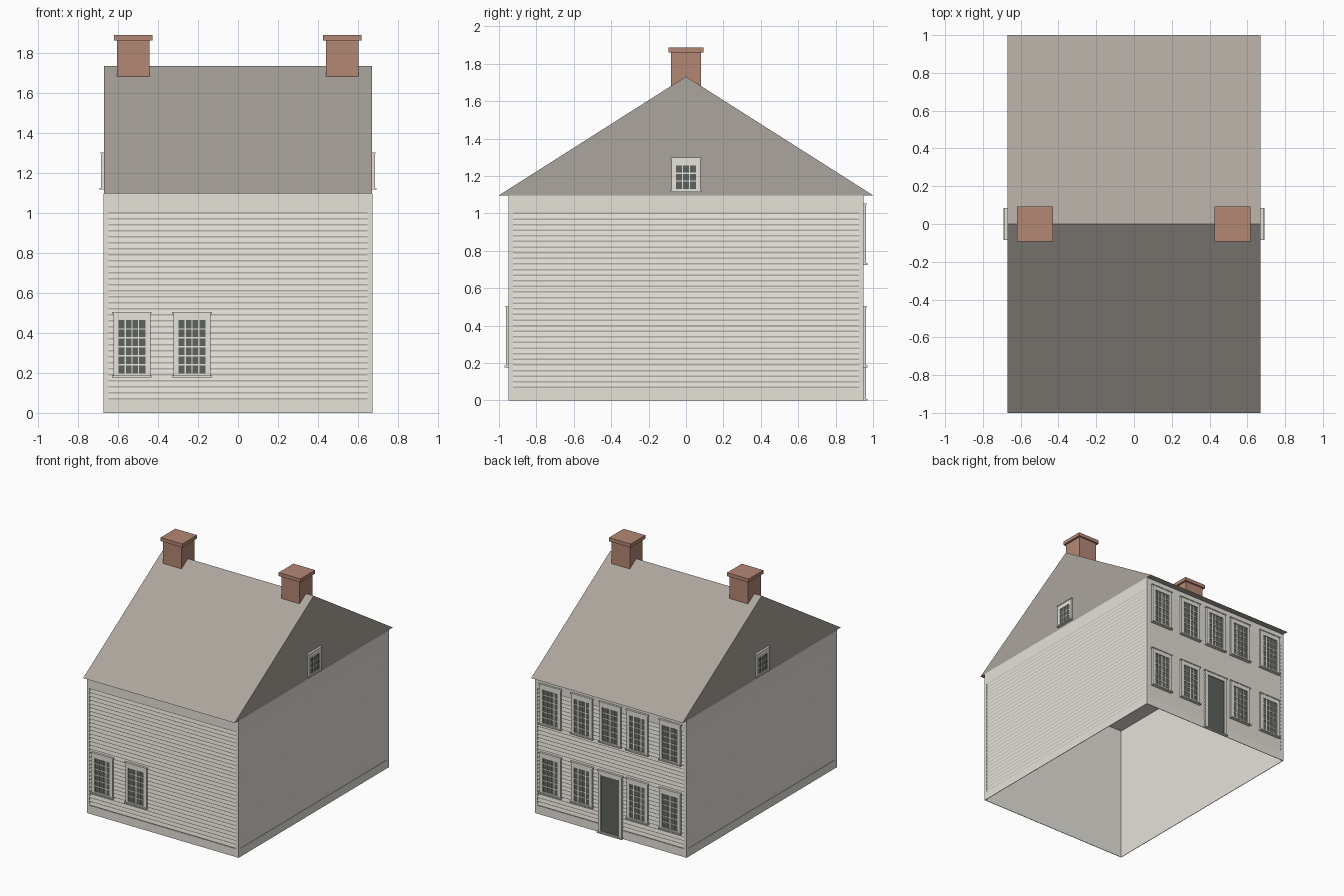
import bpy, bmesh
from math import radians
from mathutils import Matrix, Vector

if "Cube" in bpy.data.objects:
    bpy.data.objects.remove(bpy.data.objects["Cube"])


def material(name, rgb):
    lin = [(c / 255 / 12.92) if c < 11 else ((c / 255 + 0.055) / 1.055) ** 2.4 for c in rgb]
    mat = bpy.data.materials.new(name)
    mat.use_nodes = True
    mat.diffuse_color = (*lin, 1)
    mat.node_tree.nodes["Principled BSDF"].inputs["Base Color"].default_value = (*lin, 1)
    return mat


SIDING = material("pale siding", (230, 226, 217))
TRIM = material("window trim", (230, 227, 218))
GLASS = material("dark glass", (95, 100, 96))
DOOR = material("dark door", (92, 97, 92))
ROOF = material("taupe roof", (172, 165, 157))
BRICK = material("chimney brick", (180, 135, 117))

HALF_X, HALF_Y, EAVE, RIDGE = 0.671, 0.95, 1.097, 1.732
DEPTH = 0.004  # boards and trim stand this far out from the wall core
BACK = 0.003   # fittings reach back into the boards


def box(bm, lo, hi, mat=0):
    lo, hi = Vector(lo), Vector(hi)
    place = Matrix.Translation((lo + hi) / 2) @ Matrix.Diagonal((*(hi - lo), 1))
    verts = bmesh.ops.create_cube(bm, size=1, matrix=place)["verts"]
    for face in {f for v in verts for f in v.link_faces}:
        face.material_index = mat


def finish(bm, name, mats, turn=0, out=0, along=0, up=0):
    """Local parts face -y; turn them about z onto the chosen wall."""
    bm.transform(Matrix.Rotation(radians(turn), 4, "Z") @ Matrix.Translation((along, -out, up)))
    mesh = bpy.data.meshes.new(name)
    bm.to_mesh(mesh)
    bm.free()
    for m in mats:
        mesh.materials.append(m)
    obj = bpy.data.objects.new(name, mesh)
    bpy.context.collection.objects.link(obj)
    return obj


def casing(bm, half, height, hole, lo, hi):
    """Trim around an opening, a head moulding, a sill and a dark panel set back."""
    for side in (-1, 1):
        a, b = sorted((side * hole, side * half))
        box(bm, (a, -0.013, 0), (b, BACK, height))
    box(bm, (-hole, -0.013, 0), (hole, BACK, lo))
    box(bm, (-hole, -0.013, hi), (hole, BACK, height))
    box(bm, (-half - 0.006, -0.016, height - 0.006), (half + 0.006, BACK, height + 0.002))
    box(bm, (-half - 0.006, -0.021, 0), (half + 0.006, BACK, 0.009))
    box(bm, (-hole, -0.006, lo), (hole, BACK, hi), 1)


def window(name, turn, out, along, up, half, height, cols, rows, hole, lo, hi):
    bm = bmesh.new()
    casing(bm, half, height, hole, lo, hi)
    # glazing bars
    bar = 0.0032
    for c in range(1, cols):
        x = -hole + 2 * hole * c / cols
        box(bm, (x - bar, -0.0095, lo), (x + bar, -0.005, hi))
    for r in range(1, rows):
        z = lo + (hi - lo) * r / rows
        box(bm, (-hole, -0.009, z - bar), (hole, -0.005, z + bar))
    finish(bm, name, (TRIM, GLASS), turn, out, along, up)


def house_window(name, turn, along, up):
    window(name, turn, HALF_Y, along, up, 0.093, 0.326, 4, 6, 0.067, 0.019, 0.287)


# wall core with a ceiling, open underneath
bm = bmesh.new()
core_x, core_y = HALF_X - DEPTH, HALF_Y - DEPTH
box(bm, (-core_x, -core_y, 0), (core_x, core_y, EAVE - 0.002))
floor = [f for f in bm.faces if f.normal.z < -0.9]
bmesh.ops.delete(bm, geom=floor, context="FACES_ONLY")
finish(bm, "walls", [SIDING])

# lapped boards on every wall, framed by a base board, a frieze and corner boards
walls = (("front", 0, HALF_Y, HALF_X), ("left", 90, HALF_X, HALF_Y),
         ("back", 180, HALF_Y, HALF_X), ("right", -90, HALF_X, HALF_Y))
for side, turn, out, half in walls:
    inner = half - 0.024
    profile = []
    for i in range(32):
        z = 0.07 + 0.03 * i
        profile += [(0.0035, z - 0.004), (0, z + 0.004)]
    bm = bmesh.new()
    rows = [[bm.verts.new((x, y, z)) for x in (-inner, inner)] for y, z in profile]
    for low, high in zip(rows, rows[1:]):
        bm.faces.new((low[0], low[1], high[1], high[0]))
    finish(bm, side + "_lapped_boards", [SIDING], turn, out)

    bm = bmesh.new()
    box(bm, (-inner, 0, 0), (inner, DEPTH, profile[0][1]))
    box(bm, (-inner, 0, profile[-1][1]), (inner, DEPTH, EAVE))
    for a, b in ((-half, -inner), (inner, half)):
        box(bm, (a, 0, 0), (b, DEPTH, EAVE))
    finish(bm, side + "_wall_trim", [SIDING], turn, out)

# gable roof prism
bm = bmesh.new()
end = bm.faces.new([bm.verts.new((-0.67, y, z)) for y, z in ((-1, EAVE), (1, EAVE), (0, RIDGE))])
grown = bmesh.ops.extrude_face_region(bm, geom=[end], use_keep_orig=True)["geom"]
bmesh.ops.translate(bm, verts=[v for v in grown if isinstance(v, bmesh.types.BMVert)],
                    vec=(1.34, 0, 0))
bmesh.ops.recalc_face_normals(bm, faces=bm.faces)
finish(bm, "roof", [ROOF])

# chimneys
for side, x in (("left", 0.521), ("right", -0.524)):
    bm = bmesh.new()
    box(bm, (-0.081, -0.081, 1.6), (0.081, 0.081, 1.862))
    box(bm, (-0.096, -0.093, 1.86), (0.096, 0.093, 1.888))
    finish(bm, side + "_chimney", [BRICK], along=x)

# front and back windows
for i, x in enumerate((-0.53, -0.23)):
    house_window(f"front_window_{i + 1}", 0, x, 0.177)
for i, x in enumerate((-0.53, -0.25, 0, 0.24, 0.53)):
    house_window(f"back_upper_window_{i + 1}", 180, x, 0.725)
    if x:
        house_window(f"back_lower_window_{i + 1}", 180, x, 0.177)

# attic windows in both gables
for side, turn in (("left", 90), ("right", -90)):
    window(side + "_attic_window", turn, HALF_X, 0, 1.115, 0.078, 0.183, 3, 3, 0.054, 0.016, 0.142)

# back door with casing, head moulding and step
bm = bmesh.new()
casing(bm, 0.105, 0.5, 0.083, 0.015, 0.465)
finish(bm, "back_door", (TRIM, DOOR), 180, HALF_Y)
